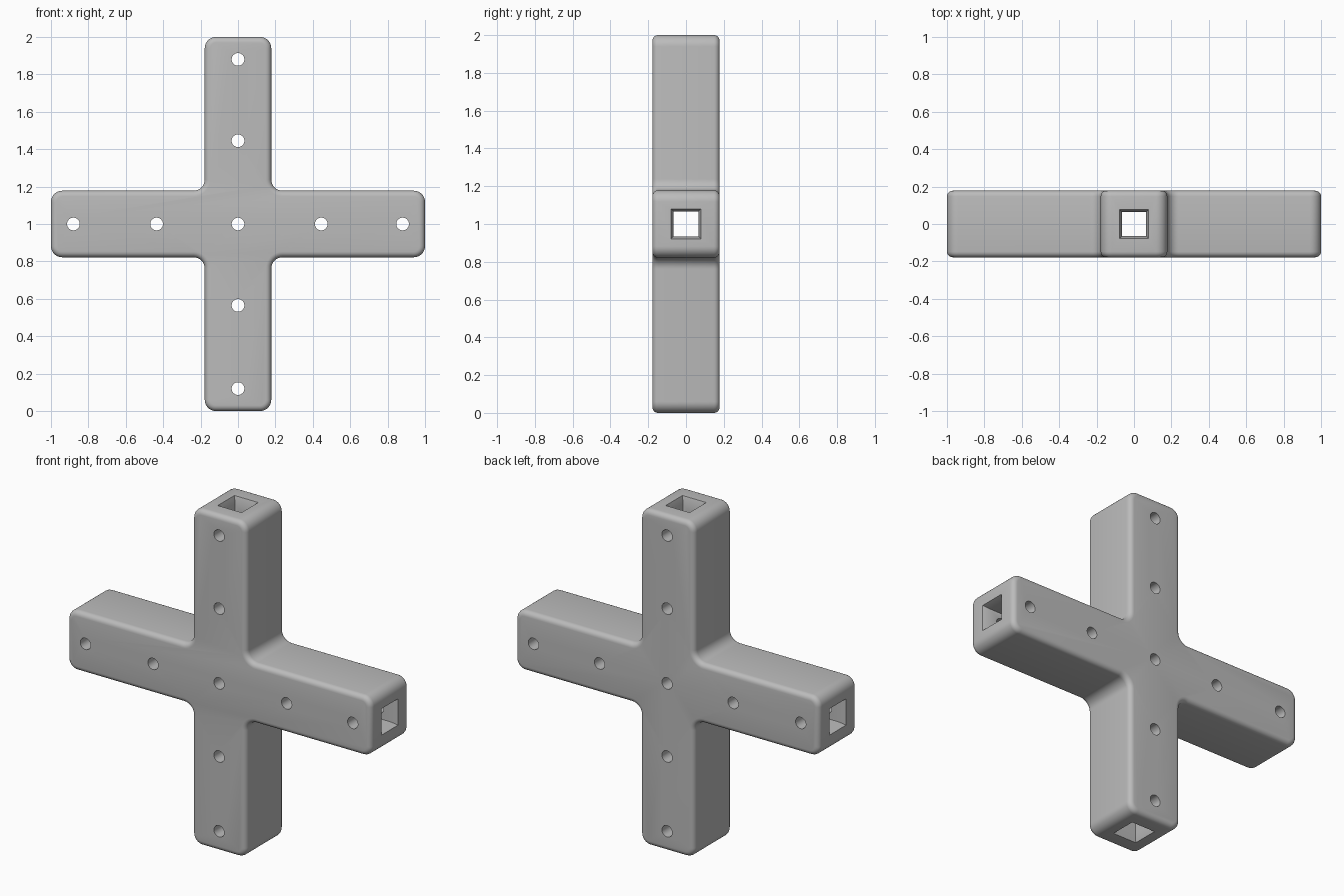
import bpy, bmesh, math
from mathutils import Matrix, Vector

cube = bpy.data.objects.get("Cube")
if cube:
    bpy.data.objects.remove(cube, do_unlink=True)

HALF = 0.178      # half thickness of each arm
CORNER = 0.06     # corner and fillet radius in the cross outline
RIM = 0.03        # rounding of the front and back edges
CENTRE = Vector((0, 0, 1))

grey = bpy.data.materials.new("matte grey")
colour = (0.5, 0.5, 0.5, 1)
grey.use_nodes = True
grey.diffuse_color = colour
grey.node_tree.nodes["Principled BSDF"].inputs["Base Color"].default_value = colour


def make_object(name, bm):
    bmesh.ops.recalc_face_normals(bm, faces=bm.faces)
    mesh = bpy.data.meshes.new(name)
    bm.to_mesh(mesh)
    bm.free()
    mesh.materials.append(grey)
    obj = bpy.data.objects.new(name, mesh)
    obj.location = CENTRE
    bpy.context.collection.objects.link(obj)
    return obj


def cross_body():
    """Cross outline, extruded front to back, with rounded corners and rims."""
    bm = bmesh.new()
    outline = []
    for quarter in range(4):
        turn = Matrix.Rotation(quarter * math.pi / 2, 3, 'Y')
        for x, z in ((1, HALF), (1, -HALF), (HALF, -HALF)):
            outline.append(bm.verts.new(turn @ Vector((x, -HALF, z))))
    face = bm.faces.new(outline)
    back = bmesh.ops.extrude_face_region(bm, geom=[face])["geom"]
    bmesh.ops.translate(bm, vec=(0, 2 * HALF, 0),
                        verts=[v for v in back if isinstance(v, bmesh.types.BMVert)])
    bmesh.ops.recalc_face_normals(bm, faces=bm.faces)
    corners = [e for e in bm.edges if abs(e.verts[0].co.y - e.verts[1].co.y) > HALF]
    bmesh.ops.bevel(bm, geom=corners, offset=CORNER, offset_type='OFFSET',
                    segments=8, profile=0.5, affect='EDGES')
    rims = [e for e in bm.edges if abs(e.verts[0].co.y - e.verts[1].co.y) < 0.001]
    bmesh.ops.bevel(bm, geom=rims, offset=RIM, offset_type='OFFSET',
                    segments=5, profile=0.5, affect='EDGES')
    return make_object("cross_body", bm)


def tunnel_cutter(name, turn):
    """Square bar flared at both ends."""
    bm = bmesh.new()
    rings = []
    for z, r in ((-1.02, 0.085), (-0.96, 0.065), (0.96, 0.065), (1.02, 0.085)):
        rings.append([bm.verts.new(turn @ Vector((x * r, y * r, z)))
                      for x, y in ((1, 1), (-1, 1), (-1, -1), (1, -1))])
    for low, high in zip(rings, rings[1:]):
        for i in range(4):
            j = (i + 1) % 4
            bm.faces.new((low[i], low[j], high[j], high[i]))
    bm.faces.new(rings[0])
    bm.faces.new(rings[-1])
    return make_object(name, bm)


def screw_hole_cutter():
    """Round pins running front to back along both arms."""
    bm = bmesh.new()
    spots = {(0, 0)}
    for d in (-0.88, -0.435, 0.445, 0.88):
        spots |= {(d, 0), (0, d)}
    for x, z in sorted(spots):
        place = Matrix.Translation((x, 0, z)) @ Matrix.Rotation(math.pi / 2, 4, 'X')
        bmesh.ops.create_cone(bm, cap_ends=True, segments=32, radius1=0.034,
                              radius2=0.034, depth=0.6, matrix=place)
    return make_object("screw_hole_cutter", bm)


body = cross_body()
cutters = [tunnel_cutter("upright_tunnel_cutter", Matrix.Identity(3)),
           tunnel_cutter("side_tunnel_cutter", Matrix.Rotation(math.pi / 2, 3, 'Y')),
           screw_hole_cutter()]

# Cut the tunnels and screw holes, then discard the cutters
bpy.context.view_layer.objects.active = body
body.select_set(True)
for cutter in cutters:
    cutter.hide_render = True
    cut = body.modifiers.new(cutter.name, 'BOOLEAN')
    cut.operation = 'DIFFERENCE'
    cut.solver = 'EXACT'
    cut.object = cutter
    bpy.ops.object.modifier_apply(modifier=cut.name)
    bpy.data.objects.remove(cutter, do_unlink=True)

bpy.ops.object.shade_smooth_by_angle(angle=math.radians(30))
